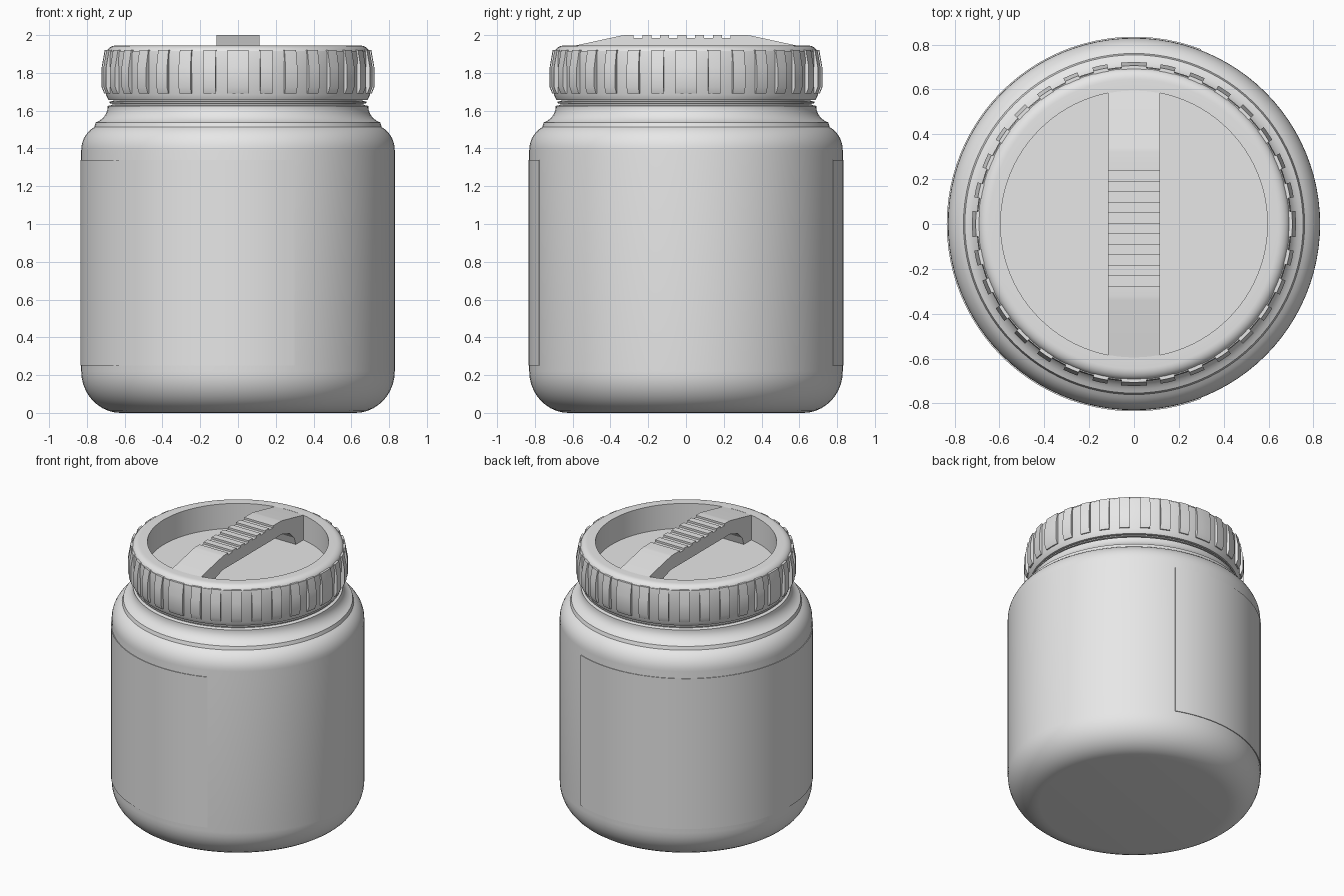
import bpy, bmesh, math

if "Cube" in bpy.data.objects:
    bpy.data.objects.remove(bpy.data.objects["Cube"])

grey = bpy.data.materials.new("plain_grey")
grey.diffuse_color = (0.8, 0.8, 0.8, 1)
grey.use_nodes = True
grey.node_tree.nodes["Principled BSDF"].inputs["Base Color"].default_value = grey.diffuse_color


def finish(name, bm, angle=30):
    bmesh.ops.remove_doubles(bm, verts=bm.verts, dist=1e-5)
    bmesh.ops.recalc_face_normals(bm, faces=bm.faces)
    mesh = bpy.data.meshes.new(name)
    bm.to_mesh(mesh)
    bm.free()
    obj = bpy.data.objects.new(name, mesh)
    bpy.context.collection.objects.link(obj)
    mesh.materials.append(grey)
    bpy.ops.object.select_all(action='DESELECT')
    obj.select_set(True)
    bpy.context.view_layer.objects.active = obj
    bpy.ops.object.shade_smooth_by_angle(angle=math.radians(angle))
    return obj


def lathe(name, profile, steps=96):
    """Revolve an (r, z) outline around the z axis."""
    bm = bmesh.new()
    verts = [bm.verts.new((r, 0, z)) for r, z in profile]
    edges = [bm.edges.new(pair) for pair in zip(verts, verts[1:])]
    bmesh.ops.spin(bm, geom=verts + edges, cent=(0, 0, 0), axis=(0, 0, 1),
                   angle=math.tau, steps=steps, use_merge=True)
    return finish(name, bm)


def sector(bm, outline, start, end, steps):
    """Sweep a closed (r, z) outline between two angles in degrees."""
    rings = []
    for i in range(steps + 1):
        a = math.radians(start + (end - start) * i / steps)
        rings.append([bm.verts.new((r * math.cos(a), r * math.sin(a), z))
                      for r, z in outline])
    n = len(outline)
    for a, b in zip(rings, rings[1:]):
        for j in range(n):
            k = (j + 1) % n
            bm.faces.new((a[j], a[k], b[k], b[j]))
    bm.faces.new(rings[0])
    bm.faces.new(rings[-1])


def arc(cr, cz, rad_r, rad_z, a0, a1, n=8):
    return [(cr + rad_r * math.cos(math.radians(a0 + (a1 - a0) * i / n)),
             cz + rad_z * math.sin(math.radians(a0 + (a1 - a0) * i / n)))
            for i in range(n + 1)]


# Jar body with rounded base, shoulder and threaded neck
body = [(0, 0)]
body += arc(0.62, 0.22, 0.21, 0.22, -90, 0, 10)
body += arc(0.71, 1.39, 0.12, 0.135, 0, 65, 7)
body += arc(0.795, 1.62, 0.105, 0.09, 247, 180, 6)
body += [(0.69, 1.625), (0.665, 1.63), (0.665, 1.637), (0.68, 1.64),
         (0.68, 1.648), (0.66, 1.652), (0.66, 1.67), (0, 1.67)]
lathe("jar_body", body)

# Thin wrap-around label, open on the right side
bm = bmesh.new()
sector(bm, [(0.828, 0.25), (0.835, 0.25), (0.835, 1.34), (0.828, 1.34)], 69, 291, 60)
finish("label_band", bm)

# Lid with round recess
lid = [(0, 1.656), (0.685, 1.656), (0.70, 1.685), (0.702, 1.88), (0.698, 1.915)]
lid += arc(0.645, 1.905, 0.05, 0.04, 15, 90, 6)
lid += [(0.595, 1.945), (0.595, 1.765), (0, 1.765)]
lathe("lid", lid)

# Grip ribs around the lid: a wide one on each axis, seven narrow between
rib = [(0.68, 1.69), (0.708, 1.69), (0.722, 1.725), (0.722, 1.83),
       (0.706, 1.92), (0.68, 1.92)]
bm = bmesh.new()
for quarter in range(4):
    base = quarter * 90
    sector(bm, rib, base - 4.6, base + 4.6, 3)
    for k in range(7):
        mid = base + 12.2 + 10.93 * k
        sector(bm, rib, mid - 2.7, mid + 2.7, 2)
finish("lid_ribs", bm)

# Handle bridging the recess, with grip grooves on top
top = [(-0.6, 1.943), (-0.58, 1.946), (-0.34, 1.998), (-0.32, 2.0)]
for i in range(6):
    y = -0.277 + 0.0933 * i
    top += [(y, 2.0), (y, 1.986), (y + 0.046, 1.986), (y + 0.046, 2.0)]
top += [(0.32, 2.0), (0.34, 1.998), (0.58, 1.946), (0.6, 1.943)]
under = [(0.6, 1.76), (0.50, 1.76), (0.48, 1.82), (0.43, 1.87), (0.34, 1.90)]
under += [(-y, z) for y, z in reversed(under)]
bm = bmesh.new()
face = bm.faces.new([bm.verts.new((-0.115, y, z)) for y, z in top + under])
ext = bmesh.ops.extrude_face_region(bm, geom=[face], use_keep_orig=True)
bmesh.ops.translate(bm, vec=(0.23, 0, 0),
                    verts=[v for v in ext["geom"] if isinstance(v, bmesh.types.BMVert)])
finish("lid_handle", bm, 25)
